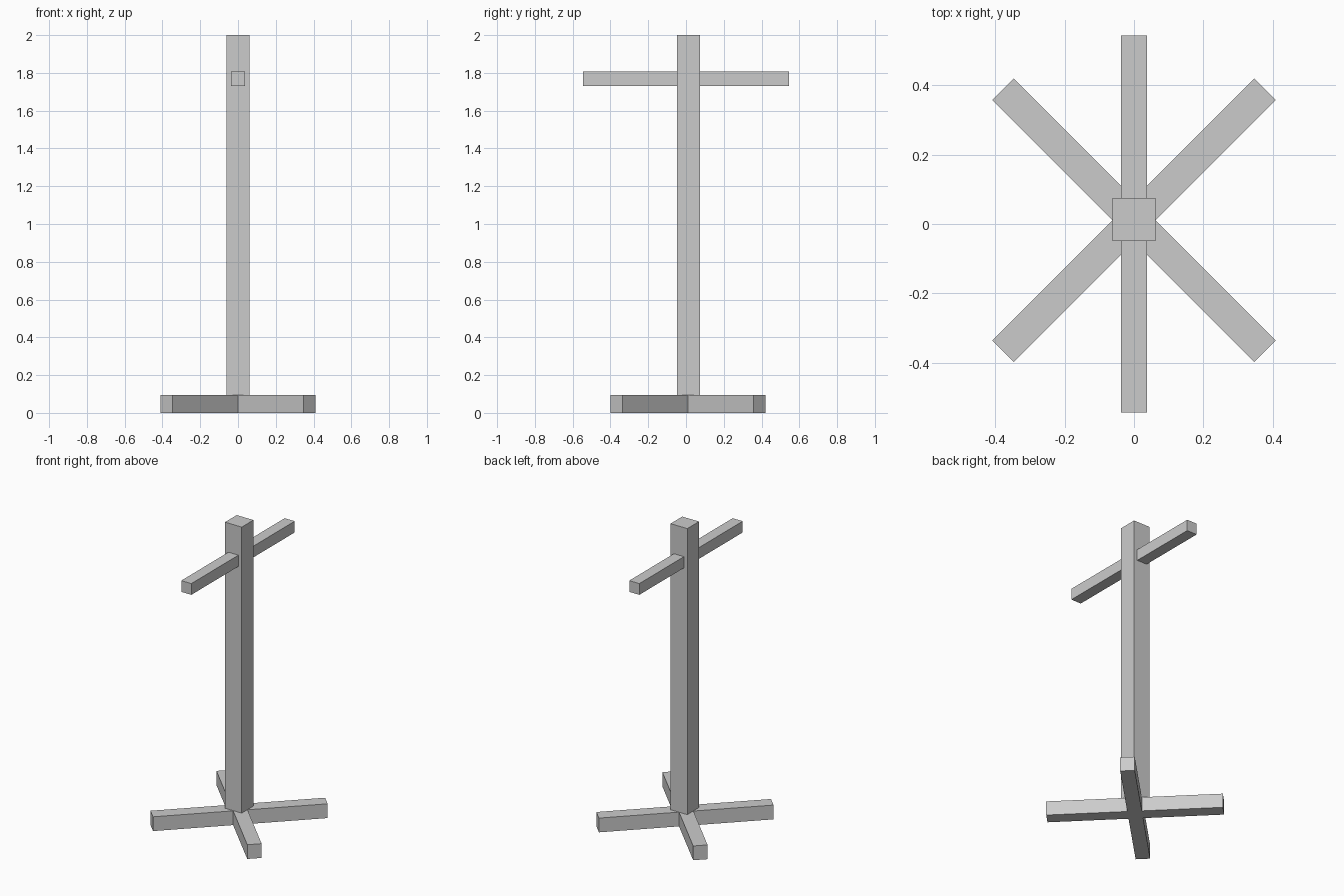
import bpy, bmesh, math
from mathutils import Vector, Matrix

if "Cube" in bpy.data.objects:
    bpy.data.objects.remove(bpy.data.objects["Cube"])


def add_object(name, bm):
    bmesh.ops.recalc_face_normals(bm, faces=bm.faces)
    mesh = bpy.data.meshes.new(name)
    bm.to_mesh(mesh)
    bm.free()
    obj = bpy.data.objects.new(name, mesh)
    bpy.context.collection.objects.link(obj)
    return obj


def box(name, center, size):
    bm = bmesh.new()
    mat = Matrix.Translation(center) @ Matrix.Diagonal((*size, 1))
    bmesh.ops.create_cube(bm, size=1, matrix=mat)
    return add_object(name, bm)


LEG_LENGTH, LEG_WIDTH, LEG_HEIGHT = 0.535, 0.088, 0.095
Y_OFFSET = 0.011

# Cross foot: four diagonal legs as one extruded plus-shaped profile
bm = bmesh.new()
w = LEG_WIDTH / 2
points = []
for i in range(4):
    turn = Matrix.Rotation(math.radians(45 + 90 * i), 3, 'Z')
    for x, y in ((LEG_LENGTH, -w), (LEG_LENGTH, w), (w, w)):
        points.append(turn @ Vector((x, y, 0)) + Vector((0, Y_OFFSET, 0)))
face = bm.faces.new([bm.verts.new(p) for p in points])
result = bmesh.ops.extrude_face_region(bm, geom=[face], use_keep_orig=True)
top = [v for v in result['geom'] if isinstance(v, bmesh.types.BMVert)]
bmesh.ops.translate(bm, verts=top, vec=(0, 0, LEG_HEIGHT))
add_object("cross_foot", bm)

# Upright post standing on the foot
box("post", (0, 0.013, (2 + LEG_HEIGHT) / 2), (0.123, 0.123, 2 - LEG_HEIGHT))

# Crossbar running front to back through the post
box("crossbar", (0, 0, 1.769), (0.074, 1.088, 0.075))
